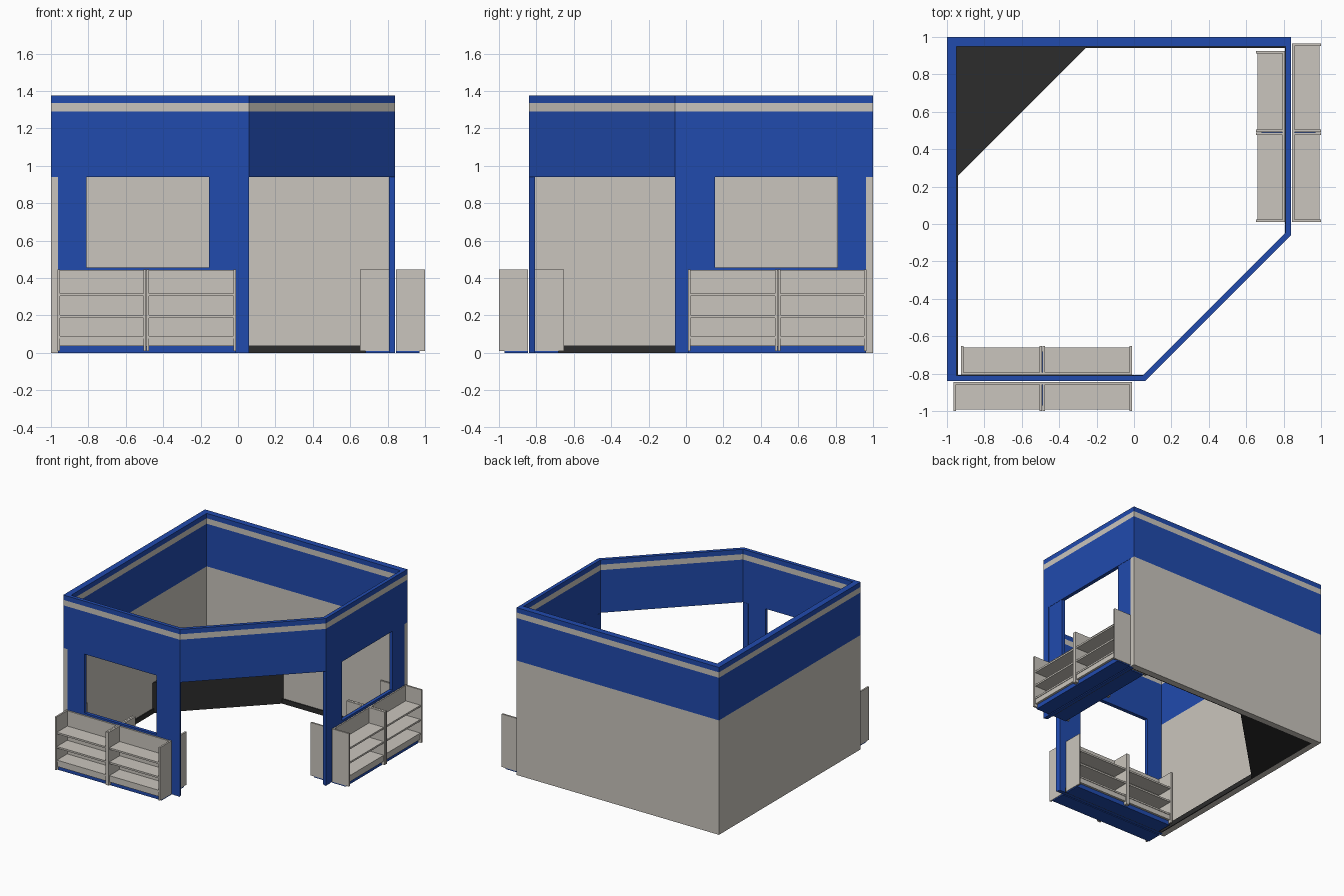
import bpy, bmesh
from mathutils import Vector

if "Cube" in bpy.data.objects:
    bpy.data.objects.remove(bpy.data.objects["Cube"])


def material(name, rgb):
    m = bpy.data.materials.new(name)
    m.diffuse_color = (*rgb, 1)
    m.use_nodes = True
    m.node_tree.nodes["Principled BSDF"].inputs["Base Color"].default_value = m.diffuse_color
    return m


BLUE = material("blue", (0.015, 0.069, 0.42))
BEIGE = material("beige", (0.59, 0.56, 0.51))
BLACK = material("black", (0.025, 0.025, 0.025))


def swap(v):
    """Reflect across the booth's diagonal, front wall <-> right wall."""
    return Vector((-v.y, -v.x, v.z))


def finish(name, bm, mat, mirrored=False):
    if mirrored:
        for v in bm.verts:
            v.co = swap(v.co)
    bmesh.ops.recalc_face_normals(bm, faces=bm.faces)
    me = bpy.data.meshes.new(name)
    bm.to_mesh(me)
    bm.free()
    me.materials.append(mat)
    ob = bpy.data.objects.new(name, me)
    bpy.context.collection.objects.link(ob)
    return ob


def add_prism(bm, points, lo, hi, upright=False):
    """Extrude an outline along z, or an x-z outline along y when upright."""
    def place(p, d):
        return (p[0], d, p[1]) if upright else (p[0], p[1], d)
    face = bm.faces.new([bm.verts.new(place(p, lo)) for p in points])
    ext = bmesh.ops.extrude_face_region(bm, geom=[face])["geom"]
    move = (0, hi - lo, 0) if upright else (0, 0, hi - lo)
    bmesh.ops.translate(bm, vec=move, verts=[g for g in ext if isinstance(g, bmesh.types.BMVert)])


def prism(name, points, lo, hi, mat, mirrored=False, upright=False):
    bm = bmesh.new()
    add_prism(bm, points, lo, hi, upright)
    return finish(name, bm, mat, mirrored)


def boxes(name, specs, mat, mirrored=False):
    """One object made of boxes given as (x0, x1, y0, y1, z0, z1)."""
    bm = bmesh.new()
    for x0, x1, y0, y1, z0, z1 in specs:
        add_prism(bm, [(x0, y0), (x1, y0), (x1, y1), (x0, y1)], z0, z1)
    return finish(name, bm, mat, mirrored)


# Upper band: a five-sided ring in three layers
OUTER = [(-1, -0.84), (0.06, -0.84), (0.84, -0.06), (0.84, 1), (-1, 1)]
INNER = [(-0.95, -0.81), (0.048, -0.81), (0.81, -0.048), (0.81, 0.95), (-0.95, 0.95)]


def ring(name, z0, z1, mat):
    bm = bmesh.new()
    loops = [[bm.verts.new((x, y, z)) for x, y in pts]
             for pts, z in ((OUTER, z0), (OUTER, z1), (INNER, z1), (INNER, z0))]
    for a, b in zip(loops, loops[1:] + loops[:1]):
        for i in range(5):
            j = (i + 1) % 5
            bm.faces.new((a[i], a[j], b[j], b[i]))
    finish(name, bm, mat)


ring("band_lower", 0.94, 1.29, BLUE)
ring("band_stripe", 1.29, 1.335, BEIGE)
ring("band_cap", 1.335, 1.375, BLUE)

# Solid L-shaped wall at the back and left
prism("solid_walls", [(-1, -0.84), (-0.962, -0.84), (-0.962, -0.81), (-0.95, -0.81),
                      (-0.95, 0.95), (0.81, 0.95), (0.81, 0.962), (0.84, 0.962),
                      (0.84, 1), (-1, 1)], 0, 0.94, BEIGE)

# Raised triangular platform in the corner
prism("corner_platform", [(-0.95, 0.25), (-0.25, 0.95), (-0.95, 0.95)], 0, 0.25, BLACK)


def shelf_unit(name, x0, x1, back, front, mirrored):
    """Two-bay open shelf; back and front are y positions."""
    s = 1 if front > back else -1
    t, mid = 0.014, -0.49

    def yy(a, b):
        return min(a, b), max(a, b)
    full = yy(back, front)
    deep = yy(back, front - s * 0.008)
    # end panels, paired dividers and back board
    specs = [(x, x + t, *full, 0.01, 0.445)
             for x in (x0, mid - t - 0.001, mid + 0.001, x1 - t)]
    specs.append((x0 + t, x1 - t, *yy(back, back + s * 0.012), 0.035, 0.443))
    # boards and riser in each bay
    for a, b in ((x0 + t, mid - t - 0.001), (mid + t + 0.001, x1 - t)):
        specs += [(a, b, *deep, z, z + t) for z in (0.075, 0.187, 0.304)]
        specs.append((a, b, *yy(back + s * 0.012, front - s * 0.012), 0.035, 0.075))
    boxes(name, specs, BEIGE, mirrored)
    boxes(name + "_plinth", [(x0 + 0.004, x1 - 0.004, *yy(back, front - s * 0.03), 0, 0.035)],
          BLUE, mirrored)


for side, flip in (("front", False), ("right", True)):
    # Wall with a serving window
    prism(side + "_window_wall",
          [(-0.962, 0), (0, 0), (0, 0.94), (-0.155, 0.94), (-0.155, 0.455),
           (-0.81, 0.455), (-0.81, 0.94), (-0.962, 0.94)],
          -0.838, -0.81, BLUE, flip, upright=True)
    # Post beside the angled entrance
    prism(side + "_entrance_post", [(0, -0.84), (0.06, -0.84), (0.048, -0.808), (0, -0.808)],
          0, 0.94, BLUE, flip)
    # Shelves on both faces of the wall
    shelf_unit(side + "_outer_shelf", -0.965, -0.01, -0.846, -1.0, flip)
    shelf_unit(side + "_inner_shelf", -0.925, -0.01, -0.806, -0.653, flip)
    # Baseboards along the solid walls and behind the shelves
    boxes(side + "_baseboards", [(-0.95, -0.942, -0.81, 0.95, 0, 0.04),
                                 (-0.95, 0, -0.81, -0.806, 0, 0.04)], BLACK, flip)
